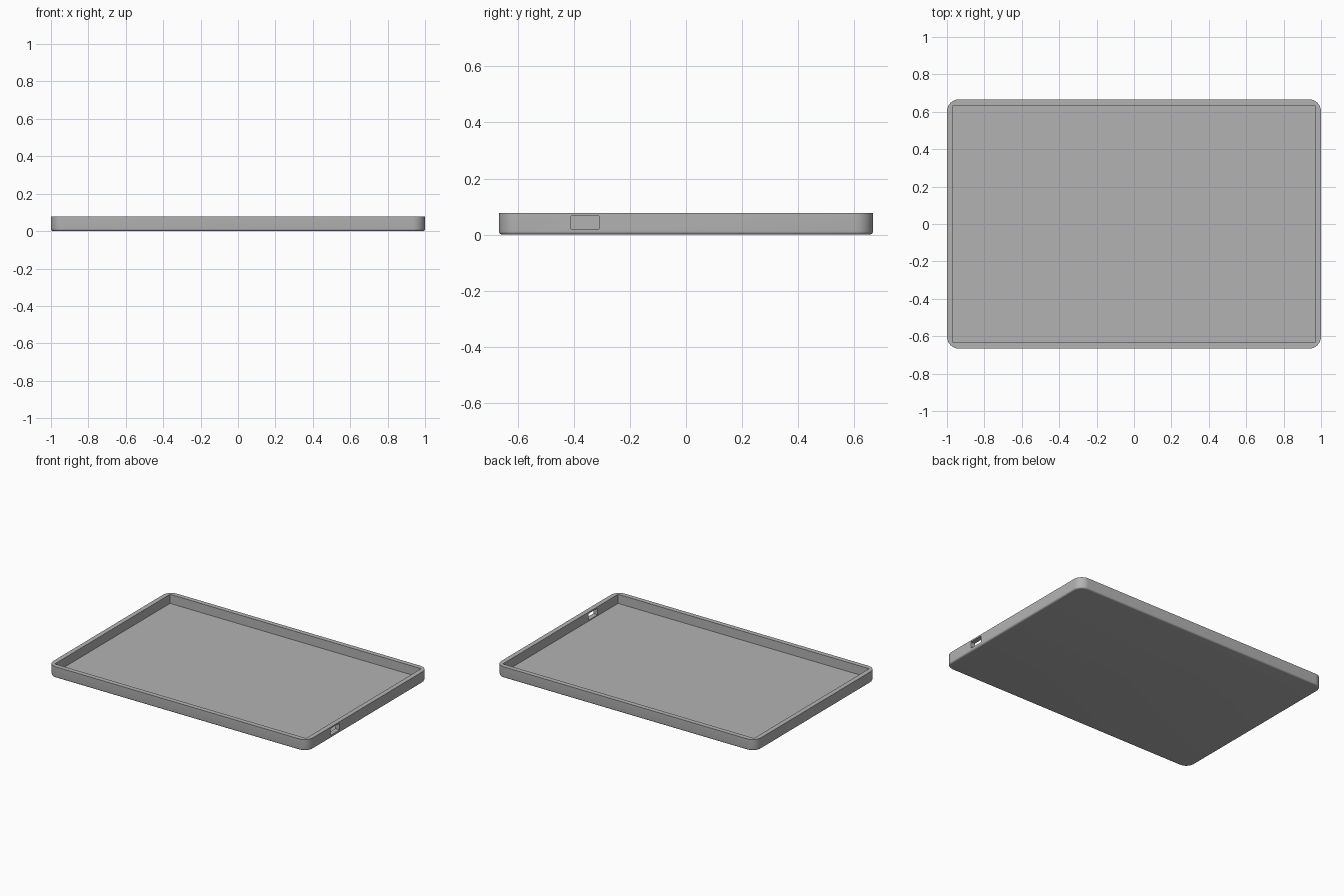
import bpy
import bmesh
from mathutils import Vector

cube = bpy.data.objects.get("Cube")
if cube:
    bpy.data.objects.remove(cube, do_unlink=True)

LENGTH, WIDTH, HEIGHT = 2.0, 1.333, 0.078
WALL, FLOOR = 0.033, 0.015
CORNER, BOTTOM_EDGE = 0.065, 0.012

grey = bpy.data.materials.new("plain grey")
grey.use_nodes = True
colour = (0.45, 0.45, 0.45, 1)
grey.diffuse_color = colour
grey.node_tree.nodes["Principled BSDF"].inputs["Base Color"].default_value = colour


def make_box(name, low, high, shape=None):
    """Box between two opposite corners, optionally reshaped in bmesh."""
    low, high = Vector(low), Vector(high)
    bm = bmesh.new()
    bmesh.ops.create_cube(bm, size=1)
    bmesh.ops.scale(bm, vec=high - low, verts=bm.verts)
    bmesh.ops.translate(bm, vec=(low + high) / 2, verts=bm.verts)
    if shape:
        shape(bm)
    mesh = bpy.data.meshes.new(name)
    bm.to_mesh(mesh)
    bm.free()
    mesh.materials.append(grey)
    obj = bpy.data.objects.new(name, mesh)
    bpy.context.collection.objects.link(obj)
    return obj


def round_shell(bm):
    """Round the upright corners, then the rim of the underside."""
    upright = [e for e in bm.edges
               if abs(e.verts[0].co.z - e.verts[1].co.z) > HEIGHT / 2]
    bmesh.ops.bevel(bm, geom=upright, offset=CORNER, segments=10,
                    profile=0.5, affect='EDGES')
    under = [e for e in bm.edges if all(v.co.z < 0.001 for v in e.verts)]
    bmesh.ops.bevel(bm, geom=under, offset=BOTTOM_EDGE, segments=5,
                    profile=0.5, affect='EDGES')


def cut(target, cutter):
    """Subtract the cutter and discard it."""
    mod = target.modifiers.new("cut", 'BOOLEAN')
    mod.operation = 'DIFFERENCE'
    mod.solver = 'EXACT'
    mod.object = cutter
    bpy.ops.object.modifier_apply(modifier=mod.name)
    bpy.data.objects.remove(cutter, do_unlink=True)


# Outer shell of the tray
x, y = LENGTH / 2, WIDTH / 2
tray = make_box("tray_shell", (-x, -y, 0), (x, y, HEIGHT), round_shell)
bpy.ops.object.select_all(action='DESELECT')
tray.select_set(True)
bpy.context.view_layer.objects.active = tray

# Square-cornered recess, open at the top
cut(tray, make_box("recess_cutter", (WALL - x, WALL - y, FLOOR),
                   (x - WALL, y - WALL, HEIGHT * 2)))

# Port opening through the left wall
cut(tray, make_box("port_cutter", (x - WALL * 2, -0.41, 0.021),
                   (x + WALL, -0.31, 0.067)))

bpy.ops.object.shade_smooth_by_angle(angle=0.6)
